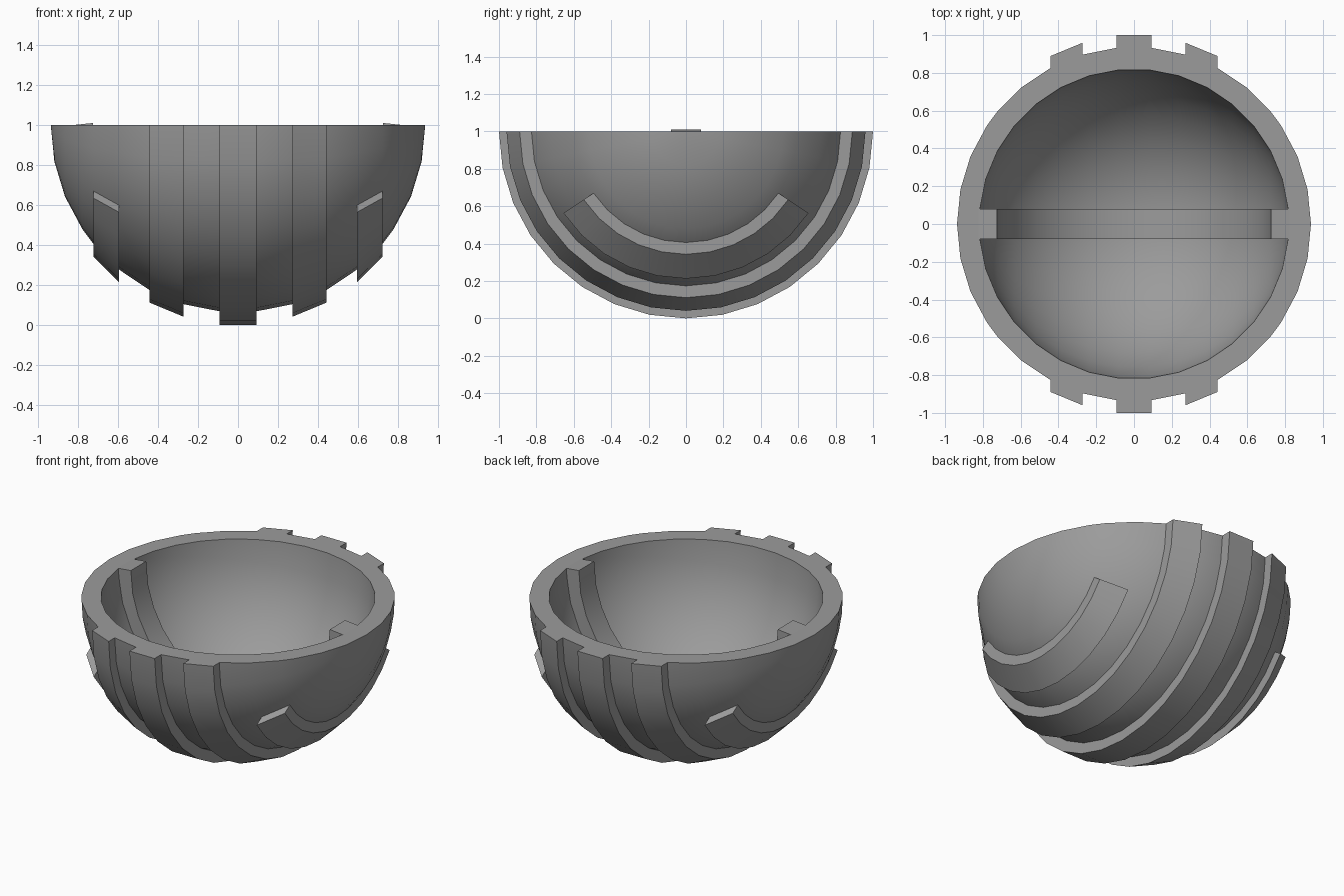
import bpy, bmesh
from math import sin, cos, radians

if "Cube" in bpy.data.objects:
    bpy.data.objects.remove(bpy.data.objects["Cube"])

STEP = 11.25        # angle of one segment (32 round the full circle)
R_OUT, R_IN = 0.937, 0.82
RAISE = 0.063       # height of the ribs above the bowl

grey = bpy.data.materials.new("dark_grey")
grey.diffuse_color = (0.33, 0.33, 0.33, 1)
grey.use_nodes = True
grey.node_tree.nodes["Principled BSDF"].inputs["Base Color"].default_value = grey.diffuse_color


def sweep(name, outer, inner, half_angle, steps, axis='X', drop_inner=False, lip=0):
    """Sweep a section of (axial, radius) pairs round a horizontal axis at z = 1."""
    bm = bmesh.new()

    def vert(u, r, a):
        s, z = r * sin(a), 1 - r * cos(a)
        return bm.verts.new((u, s, z) if axis == 'X' else (s, u, z))

    angles = [radians(half_angle * (2 * i / steps - 1)) for i in range(steps + 1)]
    outs = [[vert(u, r, a) for u, r in outer] for a in angles]
    ins = [[vert(u, r, a) for u, r in inner] for a in angles]
    for v in ins[0] + ins[-1]:   # optional raised lip at both ends
        v.co.z += lip
    n = len(outer)
    hidden = []
    for i in range(steps):
        for j in range(n - 1):
            bm.faces.new((outs[i][j], outs[i][j+1], outs[i+1][j+1], outs[i+1][j]))
            hidden.append(bm.faces.new((ins[i][j], ins[i+1][j], ins[i+1][j+1], ins[i][j+1])))
        if outer[0][1] > 0:      # side walls, unless the section closes on poles
            for j in (0, n - 1):
                bm.faces.new((outs[i][j], outs[i+1][j], ins[i+1][j], ins[i][j]))
    for i in (0, steps):         # end caps
        for j in range(n - 1):
            bm.faces.new((outs[i][j], outs[i][j+1], ins[i][j+1], ins[i][j]))
    bmesh.ops.remove_doubles(bm, verts=bm.verts, dist=1e-5)
    bmesh.ops.recalc_face_normals(bm, faces=bm.faces)
    if drop_inner:               # faces lying on the bowl are never seen
        bmesh.ops.delete(bm, geom=hidden, context='FACES')
    mesh = bpy.data.meshes.new(name)
    bm.to_mesh(mesh)
    bm.free()
    mesh.materials.append(grey)
    ob = bpy.data.objects.new(name, mesh)
    bpy.context.collection.objects.link(ob)
    bpy.ops.object.select_all(action='DESELECT')
    ob.select_set(True)
    bpy.context.view_layer.objects.active = ob
    bpy.ops.object.shade_smooth_by_angle(angle=radians(30))


def ring(radius, lat):
    return radius * sin(radians(lat)), radius * cos(radians(lat))


# Bowl: half of a thick sphere whose poles lie on the x axis
middle = [STEP * (k + 0.5) for k in range(-5, 5)]
caps = [STEP * k for k in (5, 6, 7)]
out_lats = [-a for a in reversed(caps)] + middle + caps
in_lats = [STEP * (k + 0.5) for k in range(-8, 8)]

def shell(radius, lats):
    return [(-radius, 0)] + [ring(radius, a) for a in lats] + [(radius, 0)]

sweep("bowl", shell(R_OUT, out_lats), shell(R_IN, in_lats), 90, 16)


# Raised ribs, each one ring of faces wide
def rib(name, k, half_angle, steps):
    base = [ring(R_OUT, STEP * (k - 0.5)), ring(R_OUT, STEP * (k + 0.5))]
    top = [(x, r + RAISE + 0.0045 * (k == 0)) for x, r in base]
    sweep(name, top, base, half_angle, steps, drop_inner=True)

rib("centre_rib", 0, 90, 16)
for side, s in (("left", -1), ("right", 1)):
    rib(side + "_rib", 2 * s, 90, 16)
    rib(side + "_short_rib", 4 * s, 5 * STEP, 10)

# Ridge running across the inside of the bowl, its ends blending into the rim
sweep("inner_ridge", [(-0.08, 0.822), (0.08, 0.822)],
      [(-0.08, 0.726), (0.08, 0.726)], 90, 16, axis='Y', lip=0.01)
